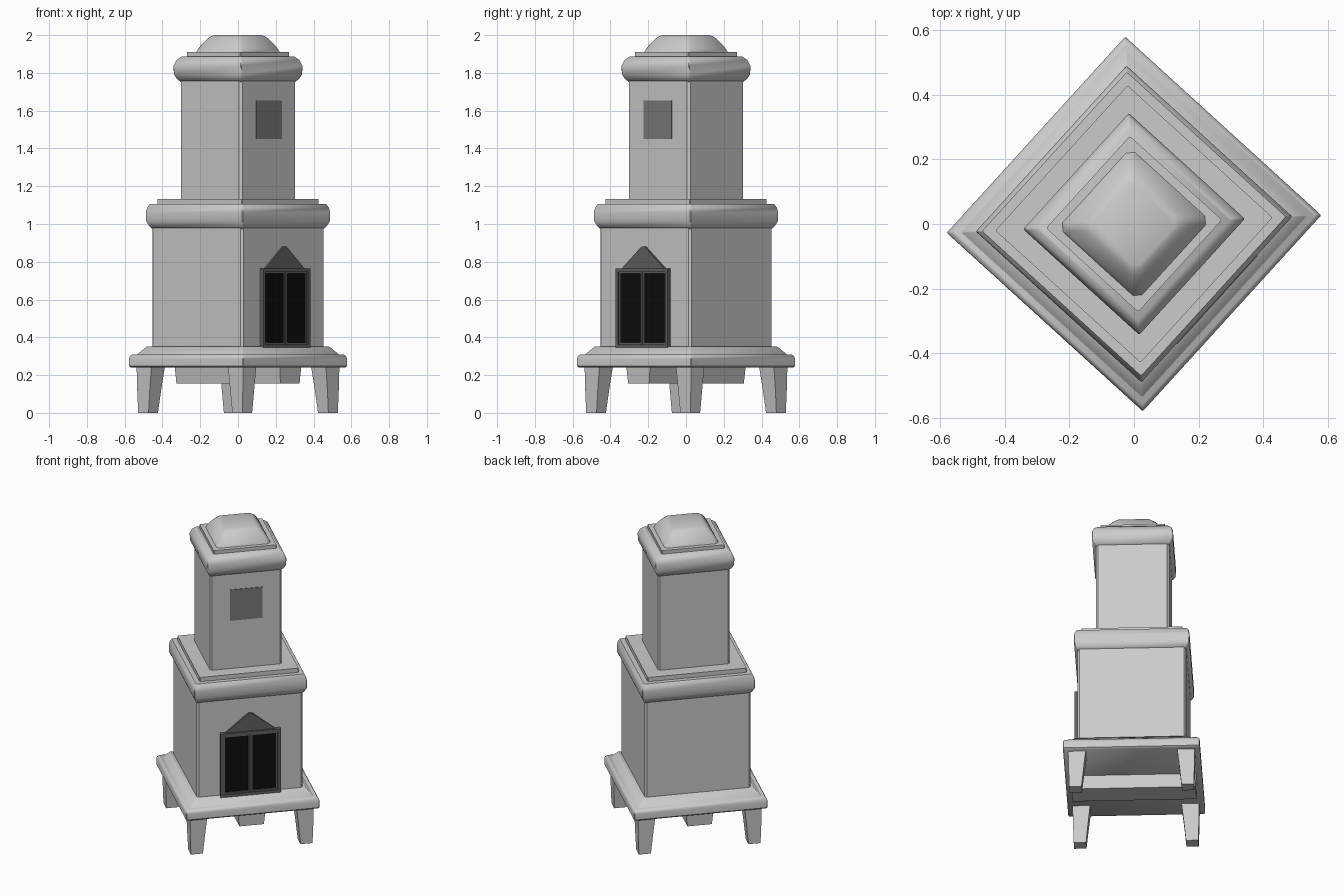
import bpy, bmesh, math
from mathutils import Matrix

if "Cube" in bpy.data.objects:
    bpy.data.objects.remove(bpy.data.objects["Cube"])

# Everything is modelled facing local -y, then turned to its final heading
TURN = Matrix.Rotation(math.radians(47.7), 4, 'Z')


def material(name, v):
    m = bpy.data.materials.new(name)
    m.diffuse_color = (v, v, v, 1)
    m.use_nodes = True
    m.node_tree.nodes["Principled BSDF"].inputs["Base Color"].default_value = m.diffuse_color
    return m


IRON = material("dark_iron", 0.12)
GLASS = material("black_glass", 0.004)
NICHE = material("niche_grey", 0.2)


def finish(bm, name, mat=None, angle=40):
    bmesh.ops.recalc_face_normals(bm, faces=bm.faces)
    bm.transform(TURN)
    me = bpy.data.meshes.new(name)
    bm.to_mesh(me)
    bm.free()
    ob = bpy.data.objects.new(name, me)
    bpy.context.collection.objects.link(ob)
    me.shade_smooth()
    me.set_sharp_from_angle(angle=math.radians(angle))
    if mat:
        me.materials.append(mat)
    return ob


def loft(bm, rings):
    loops = [[bm.verts.new(p) for p in ring] for ring in rings]
    n = len(loops[0])
    for a, b in zip(loops, loops[1:]):
        for i in range(n):
            j = (i + 1) % n
            bm.faces.new((a[i], a[j], b[j], b[i]))
    bm.faces.new(loops[0][::-1])
    bm.faces.new(loops[-1])


def tier(name, profile, c=0.004):
    """Square tier with slim chamfered corners; profile = (corner radius, z)."""
    rings = []
    for r, z in profile:
        s = (r * math.sqrt(2) + c) / 2
        t = s - c
        rings.append([(s, -t, z), (s, t, z), (t, s, z), (-t, s, z),
                      (-s, t, z), (-s, -t, z), (-t, -s, z), (t, -s, z)])
    bm = bmesh.new()
    loft(bm, rings)
    return finish(bm, name)


def rect(x0, x1, y0, y1, z):
    return [(x0, y0, z), (x1, y0, z), (x1, y1, z), (x0, y1, z)]


def boxes(name, items, mat=None):
    """Boxes given as (x0, x1, y0, y1, z0, z1), joined in one object."""
    bm = bmesh.new()
    for x0, x1, y0, y1, z0, z1 in items:
        loft(bm, [rect(x0, x1, y0, y1, z0), rect(x0, x1, y0, y1, z1)])
    return finish(bm, name, mat)


def frame(x0, x1, z0, z1, w, front, back):
    return [(x0, x0 + w, front, back, z0, z1), (x1 - w, x1, front, back, z0, z1),
            (x0 + w, x1 - w, front, back, z0, z0 + w),
            (x0 + w, x1 - w, front, back, z1 - w, z1)]


# Stacked masonry tiers
tier("base_plate", [(.568, .24), (.578, .248), (.578, .285), (.573, .30), (.56, .31)])
tier("base_moulding", [(.54, .305), (.525, .318), (.482, .352)])
tier("lower_body", [(.452, .34), (.452, .985)], 0.012)
tier("lower_cornice", [(.452, .973), (.47, .988), (.487, 1.015), (.488, 1.06),
                       (.482, 1.085), (.468, 1.105)])
tier("lower_cornice_slab", [(.427, 1.10), (.427, 1.133)])
tier("upper_body", [(.303, 1.125), (.303, 1.765)], 0.012)
tier("upper_cornice", [(.303, 1.752), (.322, 1.767), (.34, 1.792), (.341, 1.838),
                       (.325, 1.868), (.298, 1.887)])
tier("upper_cornice_slab", [(.27, 1.88), (.27, 1.91)])
tier("crown", [(.224, 1.905), (.212, 1.925), (.188, 1.955), (.162, 1.98),
               (.142, 1.994), (.125, 2.0)], 0.02)

# Trough slung under the base, running front to back
bm = bmesh.new()
loft(bm, [rect(-.075, .075, -.372, .372, .155), rect(-.085, .085, -.376, .376, .245)])
finish(bm, "under_trough")

# Four tapered legs at the corners
for fy, side in ((-1, "front"), (1, "back")):
    for fx, hand in ((-1, "left"), (1, "right")):
        bm = bmesh.new()
        loft(bm, [[(x * fx, y * fy, z) for x, y, z in rect(a, b, a, b, z)]
                  for a, b, z in ((.300, .374, 0), (.287, .378, .13), (.274, .38, .245))])
        finish(bm, f"{side}_{hand}_leg")

# Fire door: outer frame, two leaves and their glass
boxes("door_frame", frame(-.185, .185, .345, .765, .018, -.35, -.31), IRON)
for f, hand in ((-1, "left"), (1, "right")):
    x0, x1 = sorted((f * .002, f * .168))
    boxes(f"{hand}_door_leaf", frame(x0, x1, .362, .748, .011, -.343, -.32), IRON)
    boxes(f"{hand}_door_glass", [(x0 + .008, x1 - .008, -.336, -.318, .37, .74)], GLASS)

# Pediment over the door
bm = bmesh.new()
outline = [(-.158, .76), (.158, .76), (.012, .88), (-.012, .88)]
loft(bm, [[(x, y, z) for x, z in outline] for y in (-.338, -.31)])
finish(bm, "door_pediment", IRON)

# Shallow dark niche panel on the upper body
boxes("upper_niche_panel", [(-.1, .1, -.223, -.21, 1.45, 1.655)], NICHE)
